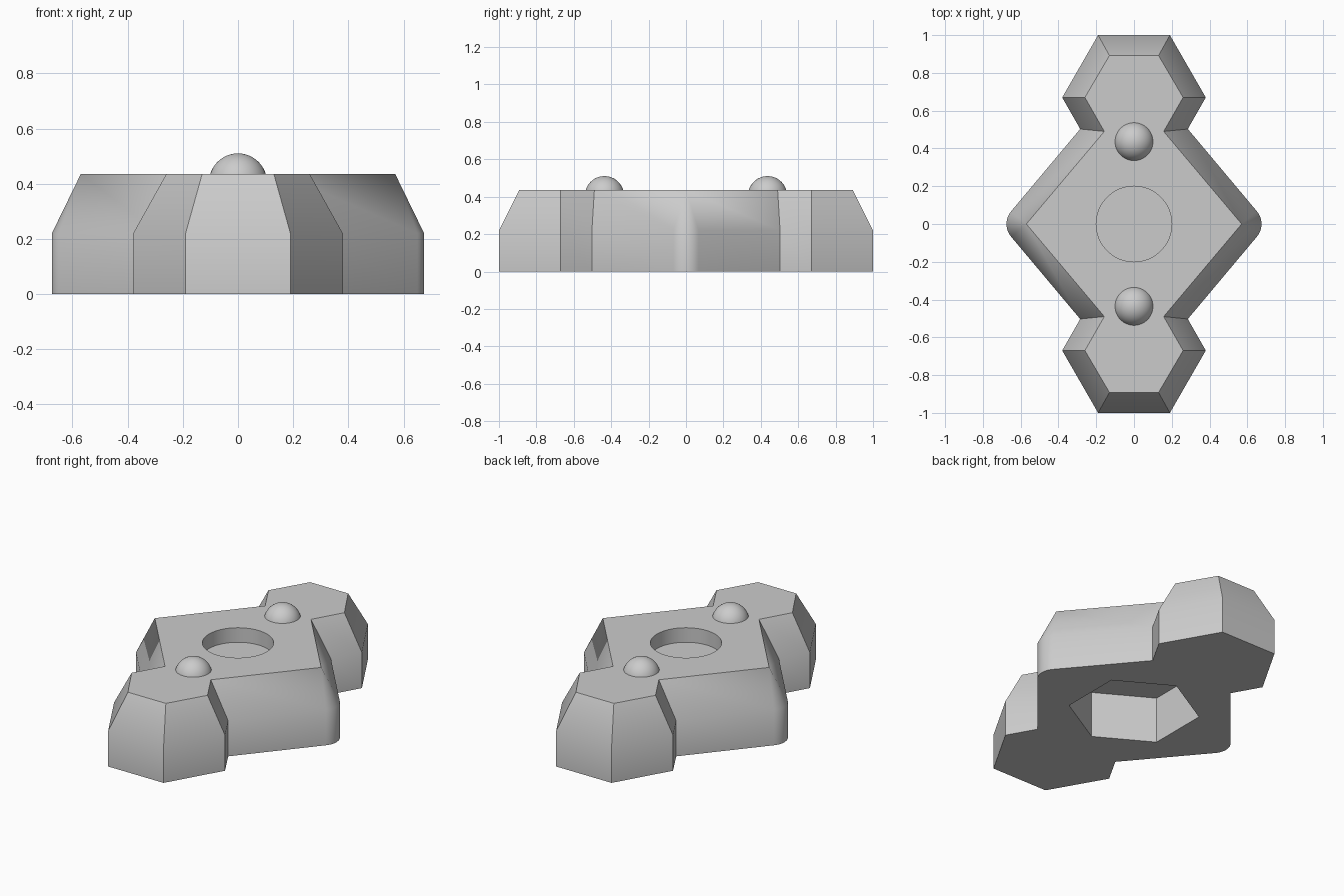
import bpy, bmesh, math

if "Cube" in bpy.data.objects:
    bpy.data.objects.remove(bpy.data.objects["Cube"])

grey = bpy.data.materials.new("light_grey")
grey.diffuse_color = (0.6, 0.6, 0.6, 1)
grey.use_nodes = True
grey.node_tree.nodes["Principled BSDF"].inputs["Base Color"].default_value = grey.diffuse_color

HEIGHT, SHOULDER = 0.435, 0.22   # top plane and start of the sloped bevel
TIP, ROUND = 0.57, 0.105         # side corner of the top face and its rounding radius


def finish(obj, name):
    obj.name = obj.data.name = name
    obj.data.materials.clear()
    obj.data.materials.append(grey)
    bpy.ops.object.select_all(action='DESELECT')
    obj.select_set(True)
    bpy.context.view_layer.objects.active = obj
    bpy.ops.object.shade_smooth_by_angle(angle=math.radians(30))


def mirrored(quarter):
    """Mirror a first-quadrant outline (y falling to above zero) into a full ring."""
    right = quarter + [(x, -y) for x, y in reversed(quarter)]
    return right + [(-x, -y) for x, y in right]


# Outlines: hexagonal ends joined to a diamond with rounded side corners
arc = [math.radians(40.5 * (1 - (i + 0.0) / 5.5)) for i in range(6)]
outer = [(0.19, 1.0), (0.38, 0.67), (0.285, 0.503)]
outer += [(TIP + ROUND * math.cos(a), ROUND * math.sin(a)) for a in arc]
inner = [(0.13, 0.892), (0.26, 0.67), (0.157, 0.49)] + [(TIP, 0.0)] * 6

# Body: straight wall, then a bevel running in to the flat top
bm = bmesh.new()
rings = [[bm.verts.new((x, y, z)) for x, y in mirrored(shape)]
         for shape, z in ((outer, 0), (outer, SHOULDER), (inner, HEIGHT))]
n = len(rings[0])
for low, high in zip(rings, rings[1:]):
    for i in range(n):
        j = (i + 1) % n
        bm.faces.new((low[i], low[j], high[j], high[i]))
bm.faces.new(rings[0])
bm.faces.new(rings[-1])
bmesh.ops.remove_doubles(bm, verts=bm.verts[:], dist=1e-4)
bmesh.ops.recalc_face_normals(bm, faces=bm.faces[:])
mesh = bpy.data.meshes.new("body")
bm.to_mesh(mesh)
bm.free()
body = bpy.data.objects.new("body", mesh)
bpy.context.collection.objects.link(body)
mesh.materials.append(grey)


def cut(sides, radius, z0, z1, turn):
    """Cut a vertical prism pocket out of the body."""
    bpy.ops.mesh.primitive_cylinder_add(vertices=sides, radius=radius, depth=z1 - z0,
                                        location=(0, 0, (z0 + z1) / 2), rotation=(0, 0, turn))
    cutter = bpy.context.object
    cutter.hide_render = True
    cutter.data.materials.append(grey)
    mod = body.modifiers.new("pocket", 'BOOLEAN')
    mod.operation, mod.object, mod.solver = 'DIFFERENCE', cutter, 'EXACT'
    bpy.context.view_layer.objects.active = body
    bpy.ops.object.modifier_apply(modifier=mod.name)
    bpy.data.objects.remove(cutter)


cut(64, 0.2, 0.345, 0.6, 0)      # round recess in the top
cut(6, 0.37, -0.2, 0.285, 0)     # hexagonal pocket underneath, points along y
finish(body, "body")

# Domed studs on the top
for side, y in (("front", -0.436), ("back", 0.436)):
    bpy.ops.mesh.primitive_uv_sphere_add(segments=48, ring_count=24, radius=0.105,
                                         location=(0, y, 0.405))
    finish(bpy.context.object, side + "_stud")
